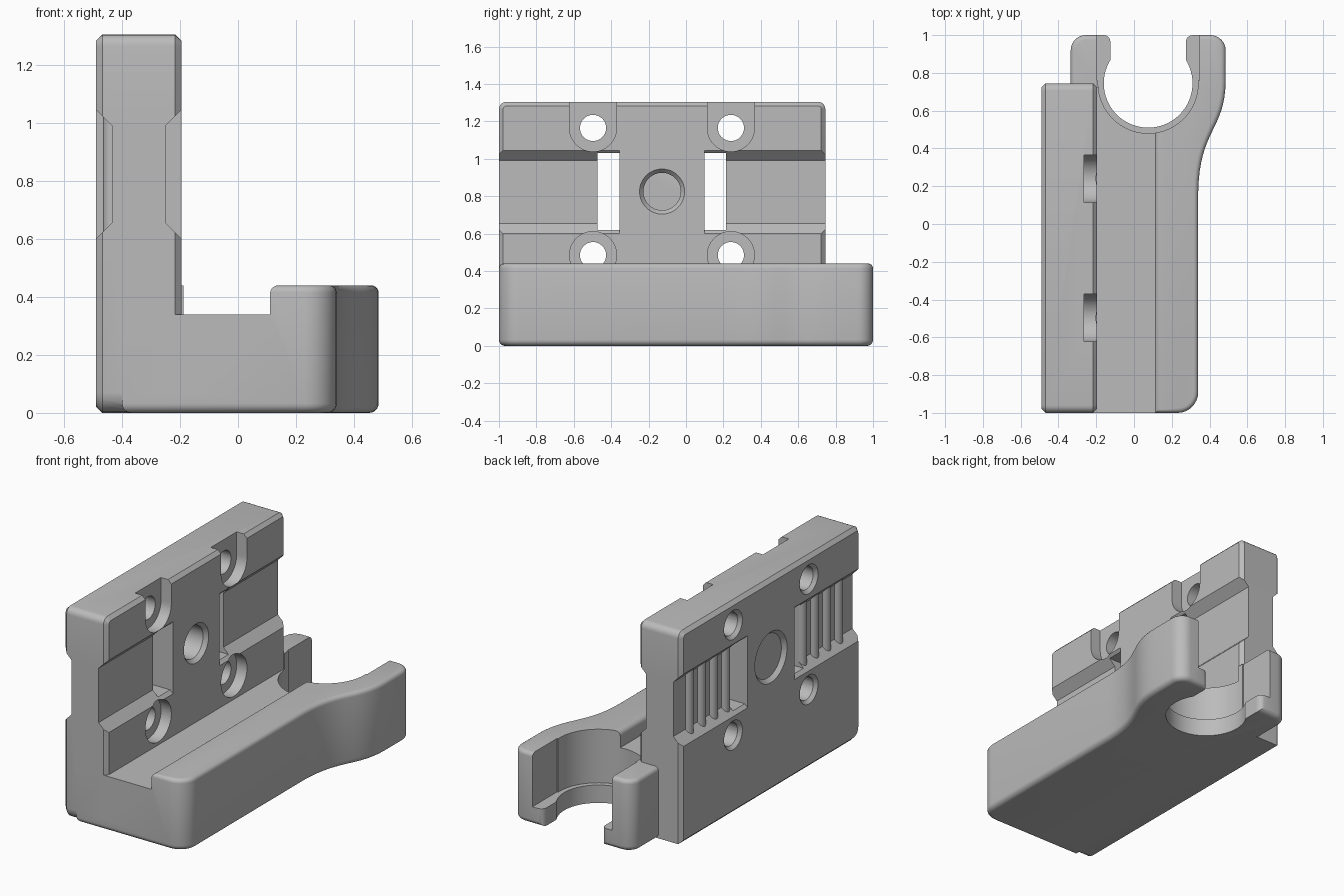
import bpy, bmesh, math
from mathutils import Vector

cube = bpy.data.objects.get("Cube")
if cube:
    bpy.data.objects.remove(cube, do_unlink=True)

grey = bpy.data.materials.new("light_grey")
grey.use_nodes = True
colour = (0.5, 0.5, 0.5, 1)
grey.diffuse_color = colour
grey.node_tree.nodes["Principled BSDF"].inputs["Base Color"].default_value = colour


def finish(name, bm):
    bmesh.ops.recalc_face_normals(bm, faces=bm.faces)
    mesh = bpy.data.meshes.new(name)
    bm.to_mesh(mesh)
    bm.free()
    mesh.materials.append(grey)
    obj = bpy.data.objects.new(name, mesh)
    bpy.context.collection.objects.link(obj)
    return obj


def prism_bm(axis, pts, a, b):
    """Extrude a 2D profile along an axis from a to b."""
    place = {"x": lambda p, t: (t, *p), "y": lambda p, t: (p[0], t, p[1]),
             "z": lambda p, t: (*p, t)}[axis]
    bm = bmesh.new()
    low = [bm.verts.new(place(p, a)) for p in pts]
    high = [bm.verts.new(place(p, b)) for p in pts]
    bm.faces.new(low)
    bm.faces.new(high)
    n = len(pts)
    for i in range(n):
        j = (i + 1) % n
        bm.faces.new((low[i], low[j], high[j], high[i]))
    bmesh.ops.recalc_face_normals(bm, faces=bm.faces)
    return bm


def arc(cx, cy, r, start, end, n=8):
    angles = [math.radians(start + (end - start) * i / n) for i in range(n + 1)]
    return [(cx + r * math.cos(t), cy + r * math.sin(t)) for t in angles]


def circle(cx, cy, r, n=64):
    return arc(cx, cy, r, 0, 360, n)[:-1]


def rect(a, b, c, d):
    return [(a, c), (b, c), (b, d), (a, d)]


def bevel(bm, test, width, segments):
    edges = [e for e in bm.edges if test(*(v.co for v in e.verts))]
    bmesh.ops.bevel(bm, geom=edges, offset=width, offset_type="OFFSET",
                    segments=segments, profile=0.5, affect="EDGES", clamp_overlap=True)


def combine(target, other, operation="DIFFERENCE"):
    mod = target.modifiers.new("combine", "BOOLEAN")
    mod.operation, mod.solver, mod.object = operation, "EXACT", other
    bpy.context.view_layer.objects.active = target
    bpy.ops.object.modifier_apply(modifier=mod.name)
    bpy.data.objects.remove(other, do_unlink=True)


def cut(target, axis, pts, a, b):
    combine(target, finish("cutter", prism_bm(axis, pts, a, b)))


BACK, FACE = -0.49, -0.195      # wall faces in x
MID = -0.128                    # wall centre in y
HX, HY = 0.075, 0.745           # clip centre

# Upright wall with softened corners
bm = prism_bm("x", rect(-1, 0.745, 0, 1.305), BACK, FACE)
along_x = lambda p, q: abs(p.x - q.x) > 0.1
bevel(bm, lambda p, q: along_x(p, q) and p.z > 1, 0.04, 5)
bevel(bm, lambda p, q: along_x(p, q) and p.z < 0.1 and p.y < -0.9, 0.07, 5)
bevel(bm, lambda p, q: abs(p.x - q.x) < 0.001, 0.022, 1)
holder = finish("belt_clamp_bracket", bm)

# Shelf, lip and clip arms from one outline
outline = [(-0.4, -1)] + arc(0.23, -0.89, 0.11, -90, 0)
p0, p1, p2, p3 = map(Vector, ((0.34, 0.17), (0.345, 0.5), (0.485, 0.5), (0.485, 0.76)))
for i in range(17):
    t = i / 16
    s = 1 - t
    outline.append(tuple(s**3 * p0 + 3*s*s*t * p1 + 3*s*t*t * p2 + t**3 * p3))
outline += arc(0.405, 0.92, 0.08, 0, 90) + arc(-0.255, 0.92, 0.08, 90, 180)
outline += [(-0.335, 0.7), (-0.4, 0.7)]
bm = prism_bm("z", outline, 0, 0.44)
bevel(bm, lambda p, q: max(p.z, q.z) < 0.01, 0.07, 6)
bevel(bm, lambda p, q: min(p.z, q.z) > 0.4399, 0.025, 4)
shelf = finish("shelf", bm)

# Sunken floor with a rounded lip edge
floor = [(-0.45, 0.34), (0.11, 0.34)] + arc(0.14, 0.41, 0.03, 180, 90, 5)
floor += [(0.14, 0.6), (-0.45, 0.6)]
cut(shelf, "y", floor, -1.1, 0.72)

# Snap clip: wide bore above, narrower retaining ledge below
cut(shelf, "z", circle(HX, HY, 0.235), -0.1, 0.6)
throat = [(0.2, 0.87), (0.2, 0.96)] + arc(0.235, 0.965, 0.035, 180, 90, 4) + [(0.235, 1.1)]
throat = [(HX + x, y) for x, y in throat] + [(HX - x, y) for x, y in reversed(throat)]
cut(shelf, "z", throat, -0.1, 0.6)
cut(shelf, "z", circle(HX, HY, 0.265), 0.11, 0.6)
cut(shelf, "z", rect(HX - 0.272, HX + 0.272, 0.76, 1.1), 0.11, 0.6)
combine(holder, shelf, "UNION")

# Belt channels on both wall faces, with through slots beside the centre block
channel = [(-0.25, 0.655), (-0.25, 0.99), (-0.18, 1.06), (-0.18, 0.585)]
mirrored = [(BACK + FACE - x, z) for x, z in channel]
for a, b, s, t in ((-1.1, -0.355, -0.472, -0.355), (0.1, 0.9, 0.1, 0.215)):
    cut(holder, "y", channel, a, b)
    cut(holder, "y", mirrored, a, b)
    cut(holder, "x", rect(s, t, 0.62, 1.03), -0.6, -0.1)


def cone_cut(y, z, r_outer, r_inner, x_outer, x_inner):
    bm = prism_bm("x", circle(y, z, r_outer), x_outer, x_inner)
    for v in bm.verts:
        if abs(v.co.x - x_inner) < 1e-5:
            k = r_inner / r_outer
            v.co.y, v.co.z = y + (v.co.y - y) * k, z + (v.co.z - z) * k
    combine(holder, finish("cutter", bm))


# Central bore, countersunk in front and counterbored behind
cut(holder, "x", circle(MID, 0.825, 0.1), -0.6, -0.1)
cone_cut(MID, 0.825, 0.124, 0.1, FACE + 0.004, FACE - 0.024)
cut(holder, "x", circle(MID, 0.825, 0.135), -0.6, -0.33)
cone_cut(MID, 0.825, 0.16, 0.135, BACK - 0.004, BACK + 0.024)

# Four screw holes with head pockets; the upper pockets open at the top
for y in (-0.497, 0.24):
    for z in (0.485, 1.165):
        cut(holder, "x", circle(y, z, 0.07, 40), -0.6, -0.1)
        cone_cut(y, z, 0.092, 0.07, BACK - 0.003, BACK + 0.02)
        pocket = circle(y, z, 0.126)
        if z > 1:
            pocket = arc(y, z, 0.126, 180, 360, 32) + [(y + 0.126, 1.4), (y - 0.126, 1.4)]
        cut(holder, "x", pocket, -0.265, -0.1)

# Rounded belt teeth in the rear channels
teeth = []
for side in (-1, 1):
    for i in range(4):
        y = MID + side * (0.375 + 0.117 * i)
        teeth.append(finish("belt_tooth", prism_bm("z", circle(-0.435, y, 0.03, 24), 0.625, 1.02)))

for obj in [holder] + teeth:
    bpy.ops.object.select_all(action="DESELECT")
    obj.select_set(True)
    bpy.context.view_layer.objects.active = obj
    bpy.ops.object.shade_smooth_by_angle(angle=math.radians(30))
